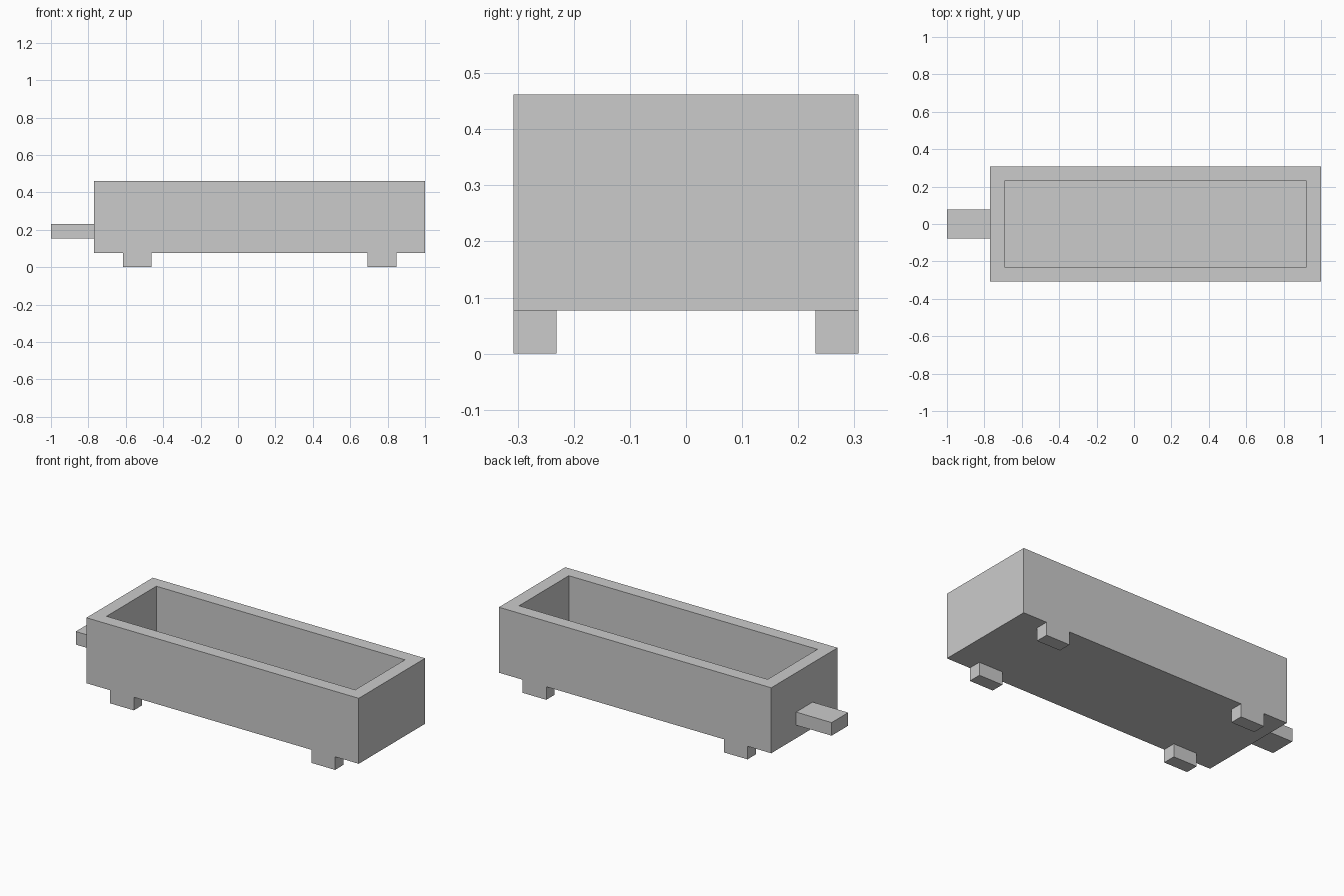
import bpy, bmesh

if "Cube" in bpy.data.objects:
    bpy.data.objects.remove(bpy.data.objects["Cube"])

U = 2 / 26  # the model sits on a grid of 26 units along its length


def box(name, lo, hi):
    """Box between two corners given in grid units."""
    bm = bmesh.new()
    bmesh.ops.create_cube(bm, size=1)
    for v in bm.verts:
        for i in range(3):
            v.co[i] = U * (hi[i] if v.co[i] > 0 else lo[i])
    mesh = bpy.data.meshes.new(name)
    bm.to_mesh(mesh)
    bm.free()
    obj = bpy.data.objects.new(name, mesh)
    bpy.context.collection.objects.link(obj)
    return obj


# Open tub: inset the top face for the rim, then sink it to the floor
tub = box("tub", (-10, -4, 1), (13, 4, 6))
bm = bmesh.new()
bm.from_mesh(tub.data)
bm.normal_update()
top = max(bm.faces, key=lambda f: f.calc_center_median().z)
bmesh.ops.inset_region(bm, faces=[top], thickness=U, use_even_offset=True)
wells = bmesh.ops.extrude_discrete_faces(bm, faces=[top])["faces"]
bmesh.ops.translate(bm, verts=wells[0].verts, vec=(0, 0, -4 * U))
bmesh.ops.recalc_face_normals(bm, faces=bm.faces)
bm.to_mesh(tub.data)
bm.free()

# Four feet, flush with the long sides
for end, x in (("left", -8), ("right", 9)):
    for side, y in (("front", -4), ("back", 3)):
        box(f"{side}_{end}_foot", (x, y, 0), (x + 2, y + 1, 1))

# Tow bar on the left end
box("tow_bar", (-13, -1, 2), (-10, 1, 3))
